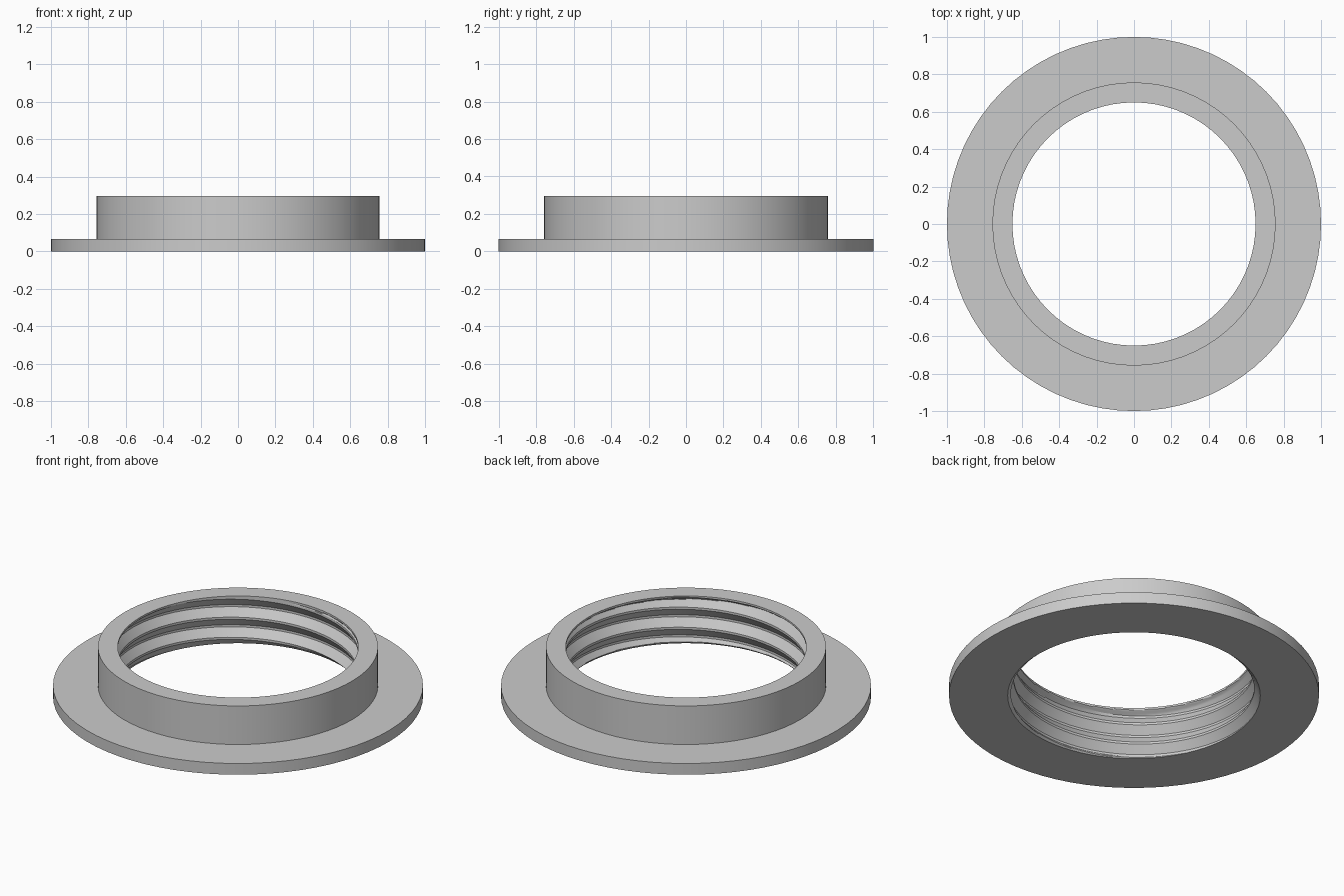
import bpy
import bmesh
import math

cube = bpy.data.objects.get("Cube")
if cube:
    bpy.data.objects.remove(cube, do_unlink=True)

SEGMENTS = 72
HEIGHT, FLANGE_H = 0.297, 0.067
BORE, ROOT, COLLAR, FLANGE = 0.65, 0.683, 0.757, 1.0
PITCH, FLANK, FLAT = 0.12, 0.047, 0.013
FLANK_Z, FLANK_ANGLE = 0.137, math.radians(135)
STEPS = 12  # samples along each flank


def lerp(a, b, t):
    return a + (b - a) * max(0.0, min(1.0, t))


def thread_radius(z, angle):
    """Bore radius of a right-handed trapezoid thread with run-outs."""
    shift = PITCH * (angle - FLANK_ANGLE) / math.tau
    p = (z - FLANK_Z - shift + FLANK / 2) % PITCH
    if p < FLANK + FLAT:
        r = lerp(ROOT, BORE, p / FLANK)
    else:
        r = lerp(BORE, ROOT, (p - FLANK - FLAT) / FLANK)
    r = max(r, lerp(ROOT, BORE, z / 0.03))           # lead-in at the bottom
    return min(r, lerp(ROOT, BORE, (z - 0.265) / 0.02))  # closed at the top


# One pitch of sample heights, placed exactly on the thread edges
offsets = [FLANK * i / STEPS for i in range(STEPS + 1)]
offsets += [FLANK + FLAT + FLANK * i / STEPS for i in range(STEPS + 1)]

# Outer profile: collar top, collar wall, flange top, flange edge, underside
outer = [(BORE, HEIGHT), (COLLAR, HEIGHT), (COLLAR, FLANGE_H),
         (FLANGE, FLANGE_H), (FLANGE, 0), (ROOT, 0)]

bm = bmesh.new()
columns = []
for i in range(SEGMENTS + 1):
    angle = math.tau * i / SEGMENTS
    base = FLANK_Z - FLANK / 2 + PITCH * (angle - FLANK_ANGLE) / math.tau
    profile = []
    for turn in range(-3, 4):
        for off in offsets:
            z = min(HEIGHT, max(0.0, base + PITCH * turn + off))
            profile.append((thread_radius(z, angle), z))
    profile += outer
    columns.append([bm.verts.new((r * math.cos(angle), r * math.sin(angle), z))
                    for r, z in profile])

for a, b in zip(columns, columns[1:]):
    for j in range(len(a) - 1):
        bm.faces.new((a[j], b[j], b[j + 1], a[j + 1]))

# Weld the seam and the rows that end at the rims
bmesh.ops.remove_doubles(bm, verts=bm.verts, dist=0.0002)
bmesh.ops.recalc_face_normals(bm, faces=bm.faces)

mesh = bpy.data.meshes.new("threaded_flange_ring")
bm.to_mesh(mesh)
bm.free()
ring = bpy.data.objects.new("threaded_flange_ring", mesh)
bpy.context.collection.objects.link(ring)

# Single plain grey
grey = bpy.data.materials.new("light_grey")
grey.use_nodes = True
colour = (0.6, 0.6, 0.6, 1.0)
grey.diffuse_color = colour
grey.node_tree.nodes["Principled BSDF"].inputs["Base Color"].default_value = colour
mesh.materials.append(grey)

bpy.ops.object.select_all(action="DESELECT")
ring.select_set(True)
bpy.context.view_layer.objects.active = ring
bpy.ops.object.shade_smooth_by_angle(angle=math.radians(20))
